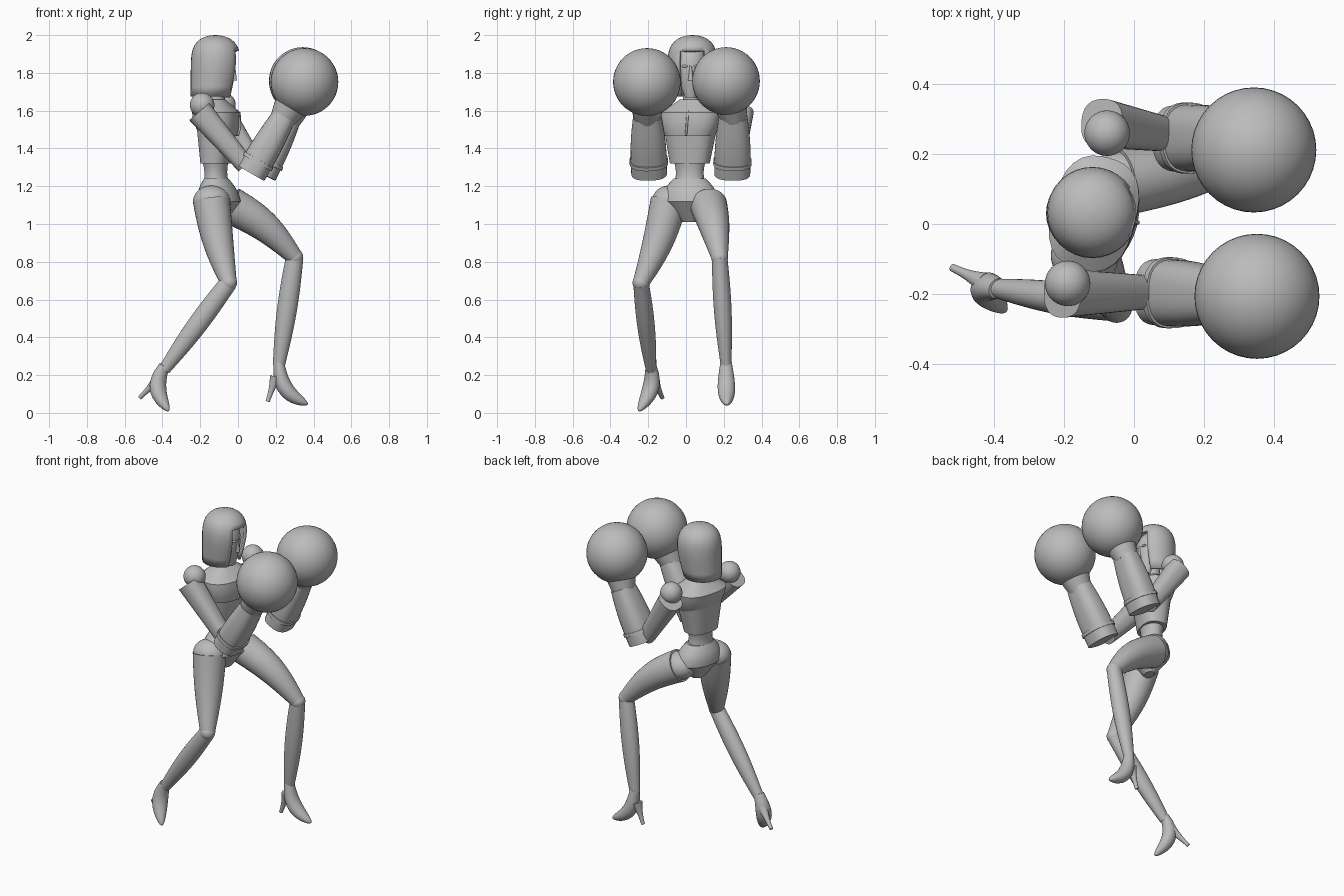
import bpy, bmesh, math
from mathutils import Vector

if "Cube" in bpy.data.objects:
    bpy.data.objects.remove(bpy.data.objects["Cube"])

grey = bpy.data.materials.new("plain grey")
grey.use_nodes = True
grey.diffuse_color = (.5, .5, .5, 1)
grey.node_tree.nodes["Principled BSDF"].inputs["Base Color"].default_value = grey.diffuse_color
across, up = Vector((0, 1, 0)), Vector((0, 0, 1))


def finish(name, bm):
    """Turn a bmesh into a named, smooth shaded object."""
    bmesh.ops.recalc_face_normals(bm, faces=bm.faces)
    mesh = bpy.data.meshes.new(name)
    bm.to_mesh(mesh)
    bm.free()
    mesh.materials.append(grey)
    part = bpy.data.objects.new(name, mesh)
    bpy.context.collection.objects.link(part)
    bpy.ops.object.select_all(action="DESELECT")
    bpy.context.view_layer.objects.active = part
    part.select_set(True)
    bpy.ops.object.shade_smooth_by_angle(angle=math.radians(40))
    return part


def limb(name, start, end, first, last, bulge=0, flat=1, bow=(0, 0, 0), side=across,
         axis=None, power=2, dome=0, opening=None, steps=12, sides=32):
    """Skin oval rings from start to end; the radius runs from first to last
    plus a bulge, the path bends by bow, and dome rounds off the far end."""
    start, end, bow = Vector(start), Vector(end), Vector(bow)
    bm = bmesh.new()
    rings = []
    for step in range(steps + 1):
        t = step / steps
        if dome:
            t = 1 - (1 - t) ** 2
        arch = math.sin(math.pi * t)
        centre = start.lerp(end, t) + bow * arch
        radius = first + (last - first) * t + bulge * arch
        if dome:
            radius *= max(math.sqrt(1 - t ** dome), .02)
        along = axis or (end - start + bow * math.pi * math.cos(math.pi * t)).normalized()
        wide = (side - along * side.dot(along)).normalized()
        deep = wide.cross(along)
        ring = []
        for k in range(sides):
            angle = math.tau * k / sides
            c, s = math.cos(angle), math.sin(angle)
            reach = radius * (abs(c) ** power + abs(s) ** power) ** (-1 / power)
            ring.append(bm.verts.new(centre + reach * (wide * s + deep * c * flat)))
        rings.append(ring)
    for low, high in zip(rings, rings[1:]):
        for k in range(sides):
            j = (k + 1) % sides
            quad = (low[k], low[j], high[j], high[k])
            if not (opening and opening(quad)):
                bm.faces.new(quad)
    if not opening:
        bm.faces.new(rings[0])
    bm.faces.new(rings[-1])
    return finish(name, bm)


def ball(name, centre, radius, scale=(1, 1, 1)):
    bm = bmesh.new()
    bmesh.ops.create_uvsphere(bm, u_segments=40, v_segments=24, radius=radius)
    bmesh.ops.scale(bm, vec=scale, verts=bm.verts)
    bmesh.ops.translate(bm, vec=centre, verts=bm.verts)
    finish(name, bm)


# Torso, turned a little about the vertical
torso = dict(side=Vector((.25, .97, 0)), axis=up)
armour = dict(torso, power=2.6)
collar = (-.115, .03, 1.59)
limb("rib_cage", (-.12, .02, 1.32), (-.11, .025, 1.56), .105, .15, flat=.7, **armour)
limb("chest_plate", (-.1, .02, 1.465), collar, .13, .165, .008, flat=.73, **armour)
limb("shoulder_yoke", collar, (-.115, .03, 1.66), .165, .06, flat=.73, **armour)
limb("sternum_ridge", (0, 0, 1.47), (-.01, .01, 1.6), .006, .006, bow=(.015, 0, 0))
limb("waist", (-.115, .02, 1.19), (-.12, .02, 1.36), .09, .095, -.018, flat=.8, **torso)

# Pelvis
hip_line = (-.1, .02, 1.12)
limb("pelvis", (-.115, .02, 1.24), hip_line, .088, .155, .015, flat=.72, **torso)
limb("crotch", hip_line, (-.1, .02, 1.01), .155, .04, flat=.72, **torso)

# Neck, face and hood
limb("neck", (-.12, .03, 1.6), (-.11, .03, 1.76), .05, .042)
limb("face", (-.07, .025, 1.67), (-.11, .025, 1.96), .03, .09, .02, flat=.92, axis=up, dome=5)
limb("nose", (-.02, .025, 1.76), (-.02, .025, 1.84), .014, .005, axis=up)
for name, offset in (("left_eye", .03), ("right_eye", -.03)):
    ball(name, (-.03, .025 + offset, 1.835), .014, (1, 1.3, .6))


def face_hole(quad):
    middle = sum((v.co for v in quad), Vector()) / 4 - Vector((-.13, .03, 0))
    return middle.z < 1.93 and abs(math.atan2(middle.y, middle.x)) < .55


hood = limb("hood", (-.14, .03, 1.675), (-.12, .035, 2), .112, .14, .005, bow=(.01, 0, 0),
            axis=up, dome=6, opening=face_hole)
rim = hood.modifiers.new("thickness", "SOLIDIFY")
rim.thickness = .018
rim.offset = -1

# Arms: shoulder, elbow, forearm end, wrist and glove centre on each side
arms = {
    "right": ((-.19, -.17, 1.63), (.04, -.195, 1.31), (.07, -.195, 1.27),
              (.245, -.205, 1.57), (.352, -.207, 1.752)),
    "left": ((-.077, .26, 1.63), (.1, .255, 1.3), (.125, .245, 1.265),
             (.275, .25, 1.57), (.343, .212, 1.757)),
}
for side, joints in arms.items():
    shoulder, elbow, base, wrist, glove = map(Vector, joints)
    ball(side + "_shoulder_ball", shoulder, .065)
    outward = Vector((-.015, math.copysign(.028, shoulder.y), -.035))
    limb(side + "_upper_arm", shoulder + outward, elbow, .07, .048, power=2.5)
    limb(side + "_forearm", base, wrist, .095, .075, .008, flat=.85, power=2.6)
    limb(side + "_bracer_band", base.lerp(wrist, .18), base.lerp(wrist, .24),
         .102, .101, flat=.87, power=2.6)
    limb(side + "_cuff", wrist.lerp(glove, -.12), wrist.lerp(glove, .6), .066, .105)
    ball(side + "_glove", glove, .179)

# Legs: hip, knee, ankle, toe, heel top and heel tip, with thigh and shoe bends
legs = {
    "right": ((-.14, -.09, 1.12), (-.05, -.238, .69), (-.39, -.185, .23),
              (-.367, -.25, .01), (-.425, -.17, .175), (-.52, -.125, .08),
              (-.01, .015, 0), (-.045, .03, 0), Vector((.7, .7, 0))),
    "left": ((-.04, .12, 1.1), (.3, .178, .825), (.216, .212, .25),
             (.37, .216, .045), (.2, .213, .19), (.157, .213, .06),
             (.01, 0, .025), (-.04, 0, -.03), across),
}
for side, (hip, knee, ankle, toe, heel, tip, thigh_bow, shoe_bow, sole) in legs.items():
    ball(side + "_hip_joint", hip, .098, (1, .92, .85))
    limb(side + "_thigh", hip, knee, .098, .044, .01, bow=thigh_bow)
    ball(side + "_knee", knee, .045)
    limb(side + "_shin", knee, ankle, .041, .028, .012, flat=1.13)
    limb(side + "_shoe", Vector(ankle) + up * .02, toe, .03, .032, .016,
         flat=.9, bow=shoe_bow, side=sole, dome=5)
    limb(side + "_heel", heel, tip, .032, .011, -.005)
